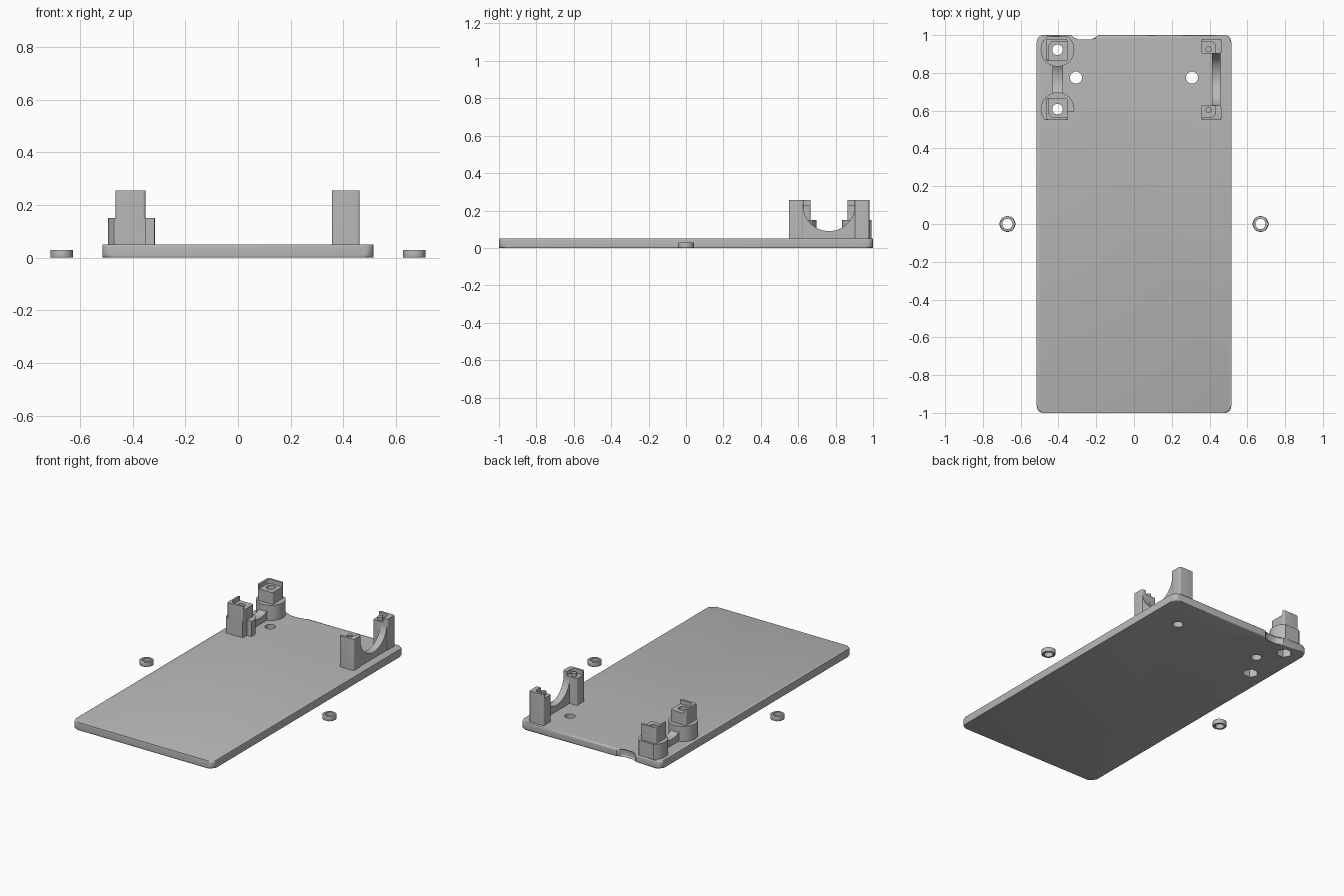
import bpy, bmesh, math

if "Cube" in bpy.data.objects:
    bpy.data.objects.remove(bpy.data.objects["Cube"])

grey = bpy.data.materials.new("light grey")
grey.diffuse_color = (0.48, 0.48, 0.48, 1)
grey.use_nodes = True
grey.node_tree.nodes["Principled BSDF"].inputs["Base Color"].default_value = grey.diffuse_color


def finish(name, bm):
    bmesh.ops.recalc_face_normals(bm, faces=bm.faces)
    me = bpy.data.meshes.new(name)
    bm.to_mesh(me)
    bm.free()
    me.materials.append(grey)
    ob = bpy.data.objects.new(name, me)
    bpy.context.collection.objects.link(ob)
    return ob


def prism(name, pts, a, b, axis='z', bevel=0, keep_bottom=False):
    """Extrude a 2D outline from a to b along z (points x,y) or x (points y,z)."""
    bm = bmesh.new()
    place = (lambda p, t: (p[0], p[1], t)) if axis == 'z' else (lambda p, t: (t, p[0], p[1]))
    lo = [bm.verts.new(place(p, a)) for p in pts]
    hi = [bm.verts.new(place(p, b)) for p in pts]
    bottom, top = bm.faces.new(lo[::-1]), bm.faces.new(hi)
    for i in range(len(pts)):
        j = (i + 1) % len(pts)
        bm.faces.new((lo[i], lo[j], hi[j], hi[i]))
    if bevel:
        edges = set(top.edges) | (set() if keep_bottom else set(bottom.edges))
        bmesh.ops.bevel(bm, geom=list(edges), offset=bevel, segments=3, profile=0.5, affect='EDGES')
    return finish(name, bm)


def circle(x, y, r, n=40, start=0.0):
    return [(x + r * math.cos(start + 2 * math.pi * i / n),
             y + r * math.sin(start + 2 * math.pi * i / n)) for i in range(n)]


def rounded(x0, x1, y0, y1, r, n=5):
    pts = []
    for k, (cx, cy) in enumerate([(x1 - r, y1 - r), (x0 + r, y1 - r), (x0 + r, y0 + r), (x1 - r, y0 + r)]):
        for i in range(n + 1):
            t = math.pi / 2 * (k + i / n)
            pts.append((cx + r * math.cos(t), cy + r * math.sin(t)))
    return pts


def boolean(ob, other, op='DIFFERENCE'):
    """Apply a boolean and discard the helper."""
    m = ob.modifiers.new("bool", 'BOOLEAN')
    m.operation, m.object, m.solver = op, other, 'EXACT'
    dg = bpy.context.evaluated_depsgraph_get()
    me = bpy.data.meshes.new_from_object(ob.evaluated_get(dg))
    ob.modifiers.clear()
    ob.data = me
    bpy.data.objects.remove(other)


def box(x0, x1, y0, y1, z0, z1):
    return prism("cutter", [(x0, y0), (x1, y0), (x1, y1), (x0, y1)], z0, z1)


MID = 0.765           # centre of the cradles along y
POSTS = [(0.608, -1), (0.922, 1)]   # y position, outward direction
PX = -0.405

# Base plate with a shallow notch in the back edge
outline = rounded(-0.515, 0.515, -1, 1, 0.035)
notch = [(-0.19, 1), (-0.20, 0.992), (-0.212, 0.974), (-0.228, 0.966),
         (-0.295, 0.966), (-0.311, 0.974), (-0.323, 0.992), (-0.333, 1)]
outline = outline[:6] + notch + outline[6:]
plate = prism("base_plate", outline, 0, 0.05, bevel=0.01)


def cradle_profile(half, wall):
    """Web outline with a round saddle, half-width out to the wall."""
    r, cz = 0.14, 0.23
    t = math.asin(min(1, half / r))
    arc = [(MID + r * math.sin(-t + 2 * t * i / 28), cz - r * math.cos(-t + 2 * t * i / 28))
           for i in range(29)]
    return [(MID - wall, 0.045)] + arc + [(MID + wall, 0.045)]


# Left posts: round collar plus square head with an L-shaped lip
left = prism("left_cradle", cradle_profile(0.11, 0.11), -0.432, -0.376, 'x')
for py, d in POSTS:
    collar = prism("collar", circle(PX, py, 0.089), 0.045, 0.15, bevel=0.006, keep_bottom=True)
    if d < 0:
        boolean(collar, box(-0.6, -0.2, 0.4, 0.55, 0, 0.3))
        boolean(collar, box(-0.352, -0.2, 0.4, 0.595, 0, 0.3))
    else:
        boolean(collar, box(-0.6, -0.2, 0.993, 1.2, 0, 0.3))
    head = prism("head", rounded(-0.465, -0.352, py - 0.058, py + 0.058, 0.01), 0.045, 0.255,
                 bevel=0.004, keep_bottom=True)
    ya, yb = sorted((py + d * 0.044, py - d * 0.2))
    boolean(head, prism("cutter", rounded(-0.452, -0.2, ya, yb, 0.03), 0.228, 0.3))
    boolean(left, collar, 'UNION')
    boolean(left, head, 'UNION')

# Right cradle: two blocks joined by a thin web, each with a small locating peg
right = prism("right_cradle", cradle_profile(0.139, 0.15), 0.412, 0.458, 'x')
for py, d in POSTS:
    edge = MID + d * 0.215
    y0, y1 = sorted((edge, MID + d * 0.137))
    block = prism("block", rounded(0.358, 0.462, y0, y1, 0.008), 0.045, 0.255,
                  bevel=0.004, keep_bottom=True)
    ya, yb = sorted((edge - d * 0.015, MID))
    boolean(block, prism("cutter", rounded(0.2, 0.432, ya, yb, 0.025), 0.228, 0.3))
    boolean(right, block, 'UNION')
    boolean(right, prism("peg", circle(0.395, MID + d * 0.16, 0.016, 20), 0.2, 0.25), 'UNION')

# Join the cradles to the plate and drill it
boolean(plate, left, 'UNION')
boolean(plate, right, 'UNION')
for py, d in POSTS:
    boolean(plate, prism("cutter", circle(PX, py, 0.028, 32), -0.1, 0.4))
    boolean(plate, prism("cutter", circle(PX, py, 0.048, 6), -0.1, 0.08))
for s in (-1, 1):
    boolean(plate, prism("cutter", circle(s * 0.307, 0.775, 0.032, 32), -0.1, 0.1))

# Loose spacer rings on both sides
rings = []
for s, side in ((-1, "left"), (1, "right")):
    ring = prism(side + "_spacer_ring", circle(s * 0.67, 0, 0.042, 36), 0, 0.03, bevel=0.005)
    boolean(ring, prism("cutter", circle(s * 0.67, 0, 0.027, 36), -0.1, 0.1))
    rings.append(ring)

for ob in [plate] + rings:
    bpy.ops.object.select_all(action='DESELECT')
    ob.select_set(True)
    bpy.context.view_layer.objects.active = ob
    bpy.ops.object.shade_smooth_by_angle(angle=math.radians(35))
